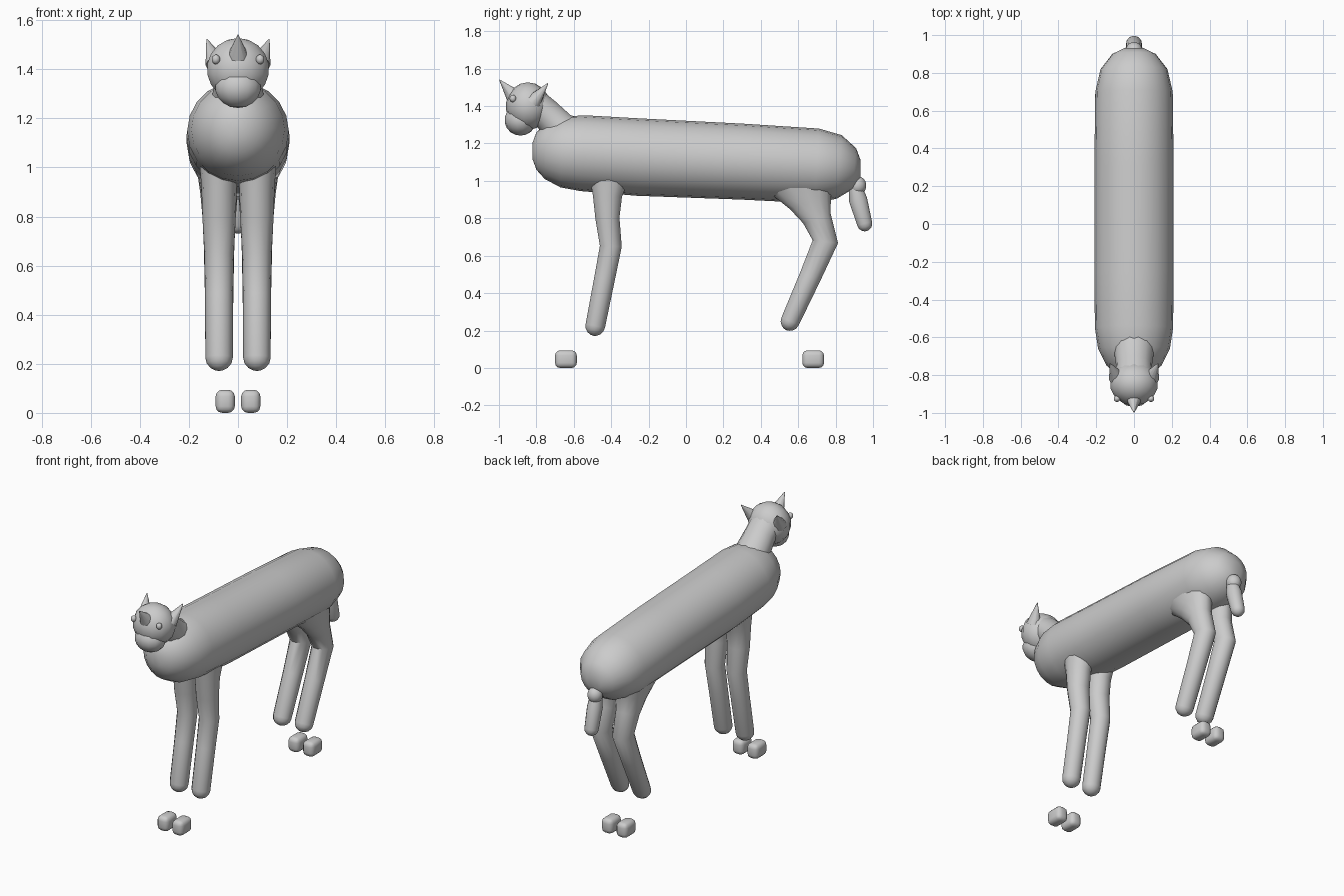
import bpy, bmesh, math
from mathutils import Vector

if "Cube" in bpy.data.objects:
    bpy.data.objects.remove(bpy.data.objects["Cube"])


def finish(name, bm, mirror=False, angle=40):
    bmesh.ops.recalc_face_normals(bm, faces=bm.faces[:])
    mesh = bpy.data.meshes.new(name)
    bm.to_mesh(mesh)
    bm.free()
    ob = bpy.data.objects.new(name, mesh)
    bpy.context.collection.objects.link(ob)
    if mirror:
        ob.modifiers.new("Mirror", 'MIRROR').use_bisect_axis[0] = False
    bpy.ops.object.select_all(action='DESELECT')
    bpy.context.view_layer.objects.active = ob
    ob.select_set(True)
    bpy.ops.object.shade_smooth_by_angle(angle=math.radians(angle))
    return ob


def loft(name, rings, x=0.0, sides=14, round_end=False, mirror=False):
    """Tube through rings of (y, z, half width in x, half depth)."""
    rings = list(rings)
    if round_end:
        y, z, rx, rd = rings[-1]
        t = (Vector((y, z)) - Vector(rings[-2][:2])).normalized()
        for a in (25, 50, 72, 87):
            s, c = math.sin(math.radians(a)), math.cos(math.radians(a))
            rings.append((y + t.x * rd * s, z + t.y * rd * s, rx * c, rd * c))
    bm = bmesh.new()
    loops = []
    for i, (y, z, rx, rd) in enumerate(rings):
        a, b = rings[max(i - 1, 0)], rings[min(i + 1, len(rings) - 1)]
        t = Vector((0, b[0] - a[0], b[1] - a[1])).normalized()
        n = Vector((0, -t.z, t.y))
        c = Vector((x, y, z))
        loop = []
        for k in range(sides):
            ang = 2 * math.pi * k / sides
            loop.append(bm.verts.new(c + Vector((rx * math.cos(ang), 0, 0)) + n * rd * math.sin(ang)))
        loops.append(loop)
    for p, q in zip(loops, loops[1:]):
        for k in range(sides):
            j = (k + 1) % sides
            bm.faces.new((p[k], p[j], q[j], q[k]))
    bm.faces.new(loops[0])
    bm.faces.new(loops[-1])
    return finish(name, bm, mirror)


def ball(name, centre, size, mirror=False, seg=14):
    bm = bmesh.new()
    bmesh.ops.create_uvsphere(bm, u_segments=seg, v_segments=seg // 2 + 2, radius=1)
    for v in bm.verts:
        v.co = Vector(centre) + Vector([v.co[i] * size[i] for i in range(3)])
    return finish(name, bm, mirror)


def spike(name, base, tip, radius, mirror=False):
    base, tip = Vector(base), Vector(tip)
    d = tip - base
    bm = bmesh.new()
    bmesh.ops.create_cone(bm, cap_ends=True, segments=10, radius1=radius, radius2=0.002, depth=d.length)
    rot = d.to_track_quat('Z', 'Y')
    for v in bm.verts:
        v.co = rot @ v.co + (base + tip) / 2
    return finish(name, bm, mirror)


# long barrel-shaped body
loft("body", [(-0.822, 1.16, 0.03, 0.04), (-0.80, 1.16, 0.09, 0.10), (-0.75, 1.16, 0.145, 0.15),
              (-0.66, 1.155, 0.19, 0.19), (-0.55, 1.148, 0.207, 0.203), (-0.25, 1.127, 0.21, 0.207),
              (0.30, 1.103, 0.21, 0.203), (0.70, 1.08, 0.205, 0.20), (0.82, 1.075, 0.177, 0.17),
              (0.90, 1.065, 0.115, 0.11), (0.932, 1.065, 0.05, 0.05)], sides=20)

# neck, head and muzzle
loft("neck", [(-0.58, 1.20, 0.13, 0.13), (-0.68, 1.29, 0.105, 0.09),
              (-0.75, 1.36, 0.095, 0.085), (-0.83, 1.42, 0.10, 0.09)])
ball("head", (0, -0.845, 1.40), (0.13, 0.118, 0.127))
ball("muzzle", (0, -0.885, 1.325), (0.095, 0.085, 0.083))
ball("eye", (0.09, -0.925, 1.44), (0.018, 0.018, 0.02), mirror=True, seg=10)
spike("horn", (0, -0.915, 1.445), (0, -0.997, 1.54), 0.047)
spike("ear", (0.09, -0.815, 1.425), (0.127, -0.738, 1.522), 0.044, mirror=True)

# bent legs, mirrored left and right
loft("front_leg", [(-0.41, 1.02, 0.08, 0.11), (-0.42, 0.92, 0.072, 0.08), (-0.42, 0.80, 0.068, 0.066),
                   (-0.402, 0.65, 0.06, 0.06), (-0.435, 0.48, 0.057, 0.057),
                   (-0.485, 0.225, 0.056, 0.054)], x=0.077, round_end=True, mirror=True)
loft("hind_leg", [(0.63, 0.99, 0.09, 0.19), (0.665, 0.89, 0.076, 0.12), (0.70, 0.80, 0.068, 0.08),
                  (0.745, 0.675, 0.062, 0.07), (0.665, 0.49, 0.058, 0.06),
                  (0.557, 0.25, 0.056, 0.052)], x=0.077, round_end=True, mirror=True)

# detached rounded hooves
for name, y in (("front_hoof", -0.642), ("hind_hoof", 0.68)):
    bm = bmesh.new()
    bmesh.ops.create_cube(bm, size=1)
    for v in bm.verts:
        v.co = Vector((0.052 + v.co.x * 0.078, y + v.co.y * 0.116, 0.047 + v.co.z * 0.094))
    bmesh.ops.bevel(bm, geom=bm.edges[:], offset=0.027, segments=3, profile=0.5, affect='EDGES')
    finish(name, bm, mirror=True)

# short tail with a knob at the root
ball("tail_root", (0, 0.918, 0.975), (0.046, 0.046, 0.05))
loft("tail", [(0.905, 0.97, 0.035, 0.035), (0.92, 0.90, 0.045, 0.05),
              (0.955, 0.772, 0.042, 0.042)], round_end=True)
